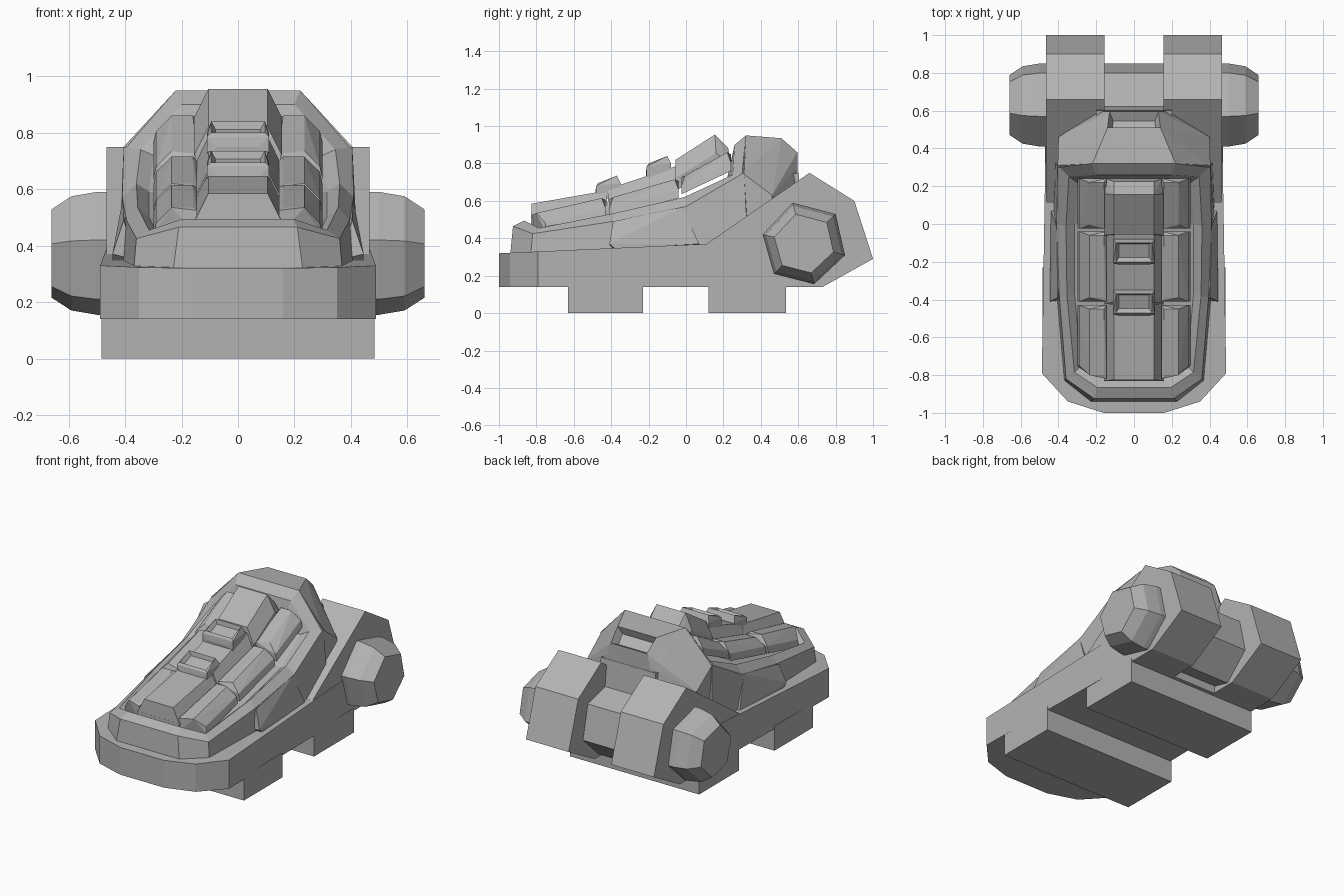
import bpy, bmesh, math
from mathutils import Vector

cube = bpy.data.objects.get("Cube")
if cube:
    bpy.data.objects.remove(cube, do_unlink=True)

grey = bpy.data.materials.new("armour_grey")
grey.use_nodes = True
tone = (0.45, 0.45, 0.45, 1)
grey.diffuse_color = tone
grey.node_tree.nodes["Principled BSDF"].inputs["Base Color"].default_value = tone


def finish(name, bm):
    bmesh.ops.recalc_face_normals(bm, faces=bm.faces)
    mesh = bpy.data.meshes.new(name)
    bm.to_mesh(mesh)
    bm.free()
    mesh.materials.append(grey)
    obj = bpy.data.objects.new(name, mesh)
    bpy.context.collection.objects.link(obj)
    return obj


def flip(points):
    return [(-x, y, z) for x, y, z in points]


def hull_mesh(points):
    bm = bmesh.new()
    for p in points:
        bm.verts.new(p)
    out = bmesh.ops.convex_hull(bm, input=bm.verts)
    loose = [v for v in bm.verts if not v.link_faces]
    bmesh.ops.delete(bm, geom=loose, context="VERTS")
    bmesh.ops.dissolve_limit(bm, angle_limit=math.radians(3), verts=bm.verts, edges=bm.edges)
    return bm


def hull(name, points):
    return finish(name, hull_mesh(points))


def pair(name, points):
    hull("left_" + name, points)
    hull("right_" + name, flip(points))


def side_prism(profile, x0, x1):
    return [(x, y, z) for x in (x0, x1) for y, z in profile]


def recess(bm, direction, thickness, depth):
    # sink the face that looks most nearly along the direction
    bm.normal_update()
    d = Vector(direction).normalized()
    face = max(bm.faces, key=lambda f: f.normal.dot(d))
    bmesh.ops.inset_individual(bm, faces=[face], thickness=thickness, depth=-depth)


# Sole: rounded plan with a gently rising top
plan = [(0.16, -1), (0.35, -0.94), (0.488, -0.79), (0.466, 0.42), (0.466, 0.56)]
sole = [(x, y, z) for x, y in plan for z in (0.14, 0.365 + 0.045 * y)]
hull("sole", sole + flip(sole))

# Treads
for name, y0, y1, w in (("front_tread", -0.63, -0.23, 0.484), ("rear_tread", 0.12, 0.535, 0.47)):
    box = [(x, y, z) for x in (-w, w) for y in (y0, y1) for z in (0, 0.16)]
    hull(name, box)

# Heel lobes and the core between them
lobe = [(0.11, 0.14), (0.11, 0.37), (0.66, 0.75), (0.9, 0.6), (1.0, 0.29), (0.73, 0.14)]
pair("heel_lobe", side_prism(lobe, 0.155, 0.466))
core = [(0.0, 0.16), (0.0, 0.5), (0.4, 0.72), (0.6, 0.75), (0.63, 0.5), (0.56, 0.14)]
hull("heel_core", side_prism(core, -0.2, 0.2))

# Hexagonal axle and tapered hubs
hexagon = [(0.57, 0.59), (0.8, 0.53), (0.85, 0.31), (0.685, 0.155), (0.47, 0.21), (0.41, 0.42)]
hull("axle", side_prism(hexagon, -0.16, 0.16))
hub = []
for x, s in ((0.45, 1), (0.5, 1), (0.59, 0.93), (0.66, 0.72)):
    hub += [(x, 0.63 + (y - 0.63) * s, 0.37 + (z - 0.37) * s) for y, z in hexagon]
pair("hub", hub)

# Upper shell: nested rings running from the toe up to the collar
rings = [
    # foot of the wall
    [(0.23, -0.94, 0.31), (0.37, -0.83, 0.31), (0.41, -0.38, 0.32),
     (0.425, 0.02, 0.35), (0.42, 0.33, 0.4)],
    # outer rim
    [(0.21, -0.925, 0.465), (0.36, -0.82, 0.425), (0.395, -0.39, 0.49),
     (0.41, 0.0, 0.57), (0.405, 0.31, 0.75), (0.22, 0.32, 0.95)],
    # inner rim
    [(0.195, -0.865, 0.495), (0.315, -0.785, 0.455), (0.355, -0.38, 0.535),
     (0.36, -0.01, 0.62), (0.345, 0.25, 0.74), (0.2, 0.26, 0.9)],
    # bed below the panels
    [(0.17, -0.82, 0.45), (0.28, -0.75, 0.43), (0.315, -0.37, 0.5),
     (0.315, 0.0, 0.59), (0.3, 0.22, 0.72), (0.18, 0.24, 0.8)],
]
rings[0].append((0.22, 0.34, 0.4))
bm = bmesh.new()
loops = [[bm.verts.new(p) for p in ring + flip(ring)[::-1]] for ring in rings]
count = len(loops[0])
for a, b in zip(loops, loops[1:]):
    for i in range(count):
        j = (i + 1) % count
        bm.faces.new((a[i], a[j], b[j], b[i]))
for i in range(count // 2 - 1):
    for loop in (loops[0], loops[-1]):
        bm.faces.new((loop[i], loop[i + 1], loop[count - 2 - i], loop[count - 1 - i]))
finish("upper_shell", bm)

# Flank plates, standing slightly proud of the shell
flank = [(0.445, -0.38, 0.345), (0.445, -0.41, 0.37), (0.405, -0.39, 0.49), (0.408, -0.02, 0.565),
         (0.44, 0.07, 0.37), (0.36, -0.4, 0.35), (0.36, 0.06, 0.36), (0.36, -0.02, 0.56)]
pair("flank_plate", flank)

# Ankle collar with a notch at the back
collar = [(0.405, 0.3, 0.75), (0.22, 0.32, 0.95), (0.4, 0.46, 0.63), (0.16, 0.595, 0.78),
          (0.13, 0.595, 0.86), (0.14, 0.51, 0.935), (0.4, 0.31, 0.5), (0.2, 0.6, 0.6),
          (0.4, 0.45, 0.5)]
bm = hull_mesh(collar + flip(collar))
recess(bm, (0, 0.75, 0.66), 0.03, 0.05)
finish("ankle_collar", bm)


def slab(y0, z0, y1, z1, section, lip=0.02):
    # panel along a sloping line; each section point is (x, height)
    top = max(h for _, h in section)
    points = []
    for x, h in section:
        inset = lip if h == top else 0
        points += [(x, y0 + inset, z0 + h), (x, y1 - inset, z1 + h)]
    return points


# Three rows of instep panels: raised centre and chamfered sides
spine = [(0.155, -0.1), (0.105, 0)]
side = [(0.145, -0.1), (0.145, -0.01), (0.16, 0), (0.235, 0),
        (0.29, -0.055), (0.3, -0.1)]
rows = [
    ("lower", (-0.83, 0.585, -0.42, 0.655), (-0.82, 0.535, -0.43, 0.615)),
    ("middle", (-0.42, 0.665, -0.05, 0.785), (-0.41, 0.62, -0.04, 0.715)),
    ("upper", (-0.06, 0.82, 0.16, 0.955), (-0.025, 0.735, 0.24, 0.86)),
]
for name, mid, flanks in rows:
    half = slab(*mid, spine, 0.005)
    if name == "upper":
        half += [(0.105, 0.225, 0.885), (0.15, 0.24, 0.8)]
    hull(name + "_centre_panel", half + flip(half))
    points = slab(*flanks, side)
    if name == "lower":
        # taper the outer toe corner
        points = [(x, y + 0.07 if x > 0.25 and y < -0.7 else y, z) for x, y, z in points]
    pair(name + "_side_panel", points)

# Filler under the centre panels
for name, mid, _ in rows:
    half = slab(*mid, [(0.15, -0.17), (0.15, -0.09)], 0)
    hull(name + "_spine_filler", half + flip(half))

# Two buckles, each with a slot facing forward
for name, y, z in (("lower_buckle", -0.48, 0.635), ("upper_buckle", -0.21, 0.74)):
    half = [(0.11, y, z - 0.04), (0.11, y, z + 0.045), (0.095, y + 0.01, z + 0.06),
            (0.095, y + 0.11, z + 0.1), (0.11, y + 0.13, z + 0.06), (0.11, y + 0.13, z),
            (0.075, y - 0.005, z + 0.01)]
    bm = hull_mesh(half + flip(half))
    recess(bm, (0, -0.3, 1), 0.022, 0.025)
    finish(name, bm)
